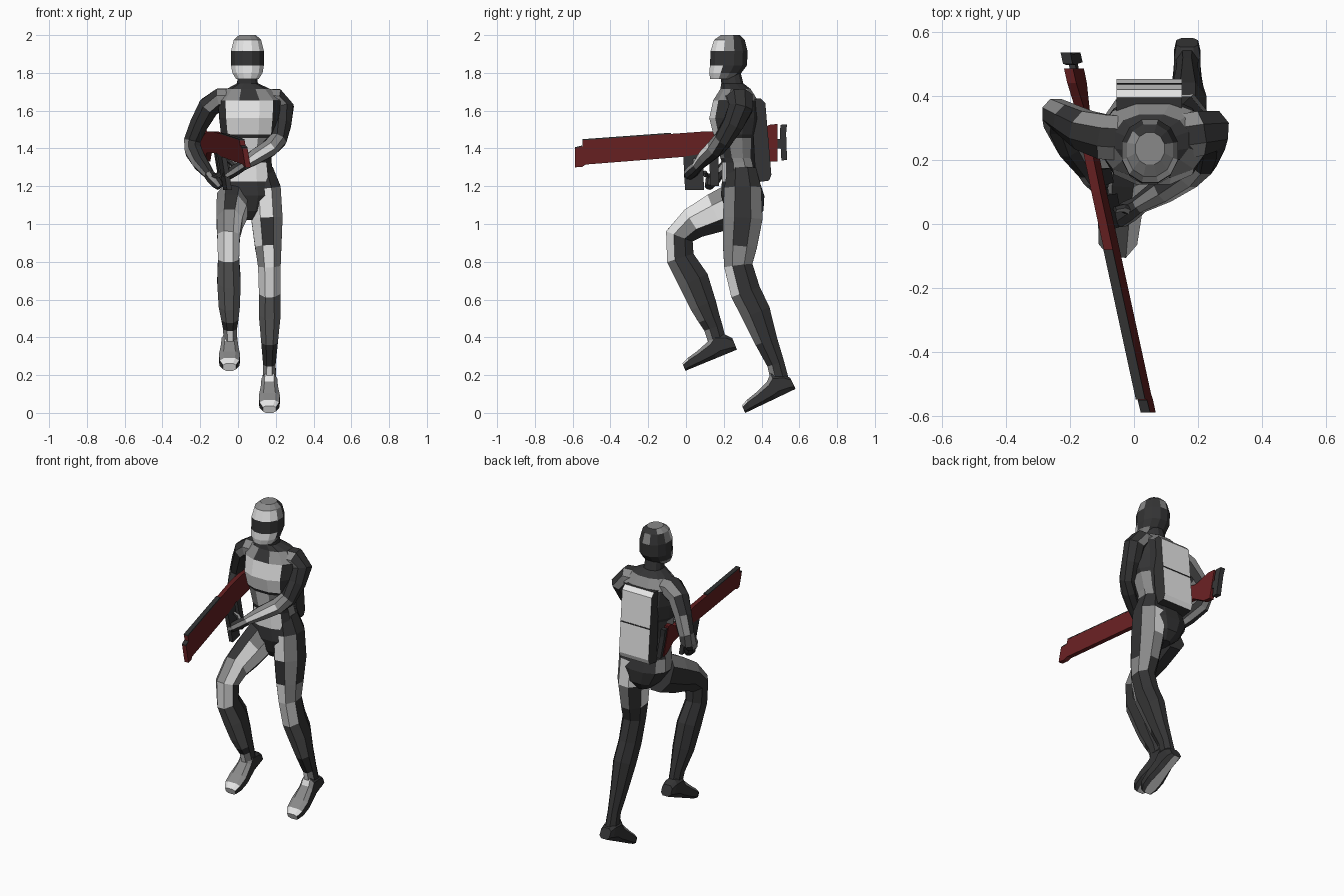
import bpy, bmesh, math
from mathutils import Vector

COL = {"D": ("dark suit", (0.034, 0.034, 0.035)), "M": ("slate grey", (0.15, 0.15, 0.15)),
       "G": ("mid grey", (0.25, 0.25, 0.25)), "L": ("light armour", (0.88, 0.88, 0.88)),
       "R": ("dark red", (0.13, 0.014, 0.015))}
KEYS = list(COL)
MATS = []
for k in KEYS:
    m = bpy.data.materials.new(COL[k][0])
    m.diffuse_color = (*COL[k][1], 1)
    MATS.append(m)
X, Y = Vector((1, 0, 0)), Vector((0, 1, 0))


def finish(name, bm):
    bmesh.ops.recalc_face_normals(bm, faces=bm.faces)
    me = bpy.data.meshes.new(name)
    for m in MATS:
        me.materials.append(m)
    bm.to_mesh(me)
    bm.free()
    ob = bpy.data.objects.new(name, me)
    bpy.context.collection.objects.link(ob)
    return ob


def loft(name, rings, paint, n=8, p=1.0, axis=None, ref=X):
    """Tube through rings (x, y, z, rx, ry); paint = one letter per side, per segment."""
    bm = bmesh.new()
    pts = [Vector(r[:3]) for r in rings]
    comp = math.cos(math.pi / n) ** p
    loops = []
    for i, r in enumerate(rings):
        t = Vector(axis) if axis else pts[min(i + 1, len(pts) - 1)] - pts[max(i - 1, 0)]
        t.normalize()
        u = (ref - t * t.dot(ref)).normalized()
        v = t.cross(u)
        loop = []
        for k in range(n):
            a = (k - 0.5) * 2 * math.pi / n
            c, s = (math.copysign(abs(w) ** p, w) / comp for w in (math.cos(a), math.sin(a)))
            loop.append(bm.verts.new(pts[i] + u * c * r[3] + v * s * r[4]))
        loops.append(loop)
    for i in range(len(loops) - 1):
        row = paint[min(i, len(paint) - 1)]
        for k in range(n):
            f = bm.faces.new((loops[i][k], loops[i][(k + 1) % n],
                              loops[i + 1][(k + 1) % n], loops[i + 1][k]))
            f.material_index = KEYS.index(row[k % len(row)])
    for loop, row in ((loops[0], paint[0]), (loops[-1], paint[-1])):
        bm.faces.new(loop).material_index = KEYS.index(row[n // 4 % len(row)])
    return finish(name, bm)


def prism(name, profile, x0, x1, colour, place=lambda v: v, back=None):
    """Side profile (y, z) extruded across x; faces turned to +y may take the back colour."""
    bm = bmesh.new()
    f = bm.faces.new([bm.verts.new((x0, y, z)) for y, z in profile])
    ext = bmesh.ops.extrude_face_region(bm, geom=[f])
    for g in ext["geom"]:
        if isinstance(g, bmesh.types.BMVert):
            g.co.x = x1
    bmesh.ops.recalc_face_normals(bm, faces=bm.faces)
    bm.normal_update()
    for f in bm.faces:
        f.material_index = KEYS.index(back if back and f.normal.y > 0.5 else colour)
    for v in bm.verts:
        v.co = place(v.co.copy())
    return finish(name, bm)


# Torso with chest and belly plates (side 0 = +x, 3 = front, 6 = -x, 9 = back)
DOWN = (0, 0, -1)
loft("torso", [(.05, .235, 1.80, .05, .055), (.05, .245, 1.745, .055, .058),
               (.055, .262, 1.715, .115, .08), (.06, .262, 1.655, .165, .118),
               (.06, .258, 1.56, .16, .135), (.06, .26, 1.475, .15, .115), (.06, .262, 1.455, .138, .108),
               (.055, .272, 1.35, .122, .09), (.055, .28, 1.325, .123, .09),
               (.055, .29, 1.225, .137, .10),
               (.058, .30, 1.15, .15, .115), (.06, .31, 1.07, .10, .10),
               (.06, .31, 1.02, .04, .06)],
     ["D", "DDDDDDDDDDDD", "DGGDGGDGGGGG", "DDLLLDDDDDDD", "DDLLLDDDDDDD", "D", "GDGLGDGDDDDG",
      "GDDDDDGDDDDG", "GDLLLDGDDDDG", "GDDDDDGGDDDG", "D"], n=12, p=.85, axis=DOWN)

# Helmet with dark visor band
loft("helmet", [(.05, .235, 2.0, .045, .05), (.05, .23, 1.975, .072, .081),
                (.05, .228, 1.915, .087, .098), (.05, .225, 1.84, .087, .098),
                (.05, .208, 1.80, .08, .085), (.05, .192, 1.768, .06, .064)],
     ["GGGGGGGGDDDD", "GLLLLLGDDGDD", "DDDDDDDDDDDD", "DLLLLLDDDDDD", "GLLLLLGGDDDG"],
     n=12, p=.95, axis=DOWN)

# Standing left leg (side 0 = +x, 2 = front, 6 = back)
loft("left_leg", [(.125, .295, 1.29, .06, .075), (.144, .30, 1.19, .082, .098),
                  (.153, .30, 1.03, .083, .105),
                  (.16, .285, .88, .07, .09), (.166, .277, .78, .06, .075),
                  (.168, .315, .64, .057, .08), (.168, .37, .53, .058, .078),
                  (.167, .425, .38, .044, .06), (.166, .475, .26, .033, .046),
                  (.166, .50, .16, .036, .048)],
     ["DDDDDDDD", "DGLLDLLG", "DGDLLDGG", "GGLGDDDG", "DLLLDDDD", "DMMMDDDD", "DMMMDDDD", "DDDDDDDD",
      "DGLGDDDD"])

# Raised right leg
loft("right_leg", [(-.025, .29, 1.12, .085, .115), (-.035, .16, 1.06, .08, .105),
                   (-.045, .04, 1.005, .068, .085), (-.05, -.035, .935, .06, .075),
                   (-.05, -.03, .82, .056, .073), (-.048, .04, .70, .062, .082),
                   (-.046, .092, .57, .056, .07), (-.043, .122, .50, .045, .058),
                   (-.042, .145, .45, .037, .05), (-.04, .18, .33, .034, .045)],
     ["LGDGDDDD", "LLDGDDDD", "GLGGDDDD", "DLLLDDDD", "DMMMDDDD", "DMMMDDDD", "DMMMDDDD",
      "D", "DGLGDDDD"])


# Boots: flat light sole running from the raised heel down to the toe
def boot(name, x, heel, f):
    f = Vector(f).normalized()
    up = f.cross(X)
    rings = []
    for s, h, w in ((0, .065, .034), (.03, .10, .041), (.085, .13, .042), (.12, .10, .045),
                    (.20, .072, .056), (.26, .058, .052), (.295, .042, .034)):
        c = Vector((x, *heel)) + f * s + up * h / 2
        rings.append((*c, w, h / 2))
    loft(name, rings, ["DDDDDDLD", "DDDDDDLD", "DGLGDDLD", "DGGGDDLD", "DGGGDDLD", "DLLLDDLD"],
         p=.65, axis=f)


boot("left_boot", .166, (.58, .127), (0, -.9, -.43))
boot("right_boot", -.045, (.27, .335), (0, -.925, -.38))

# Arms (side 0 = rear, 4 = front, 2 and 6 = outer or inner)
loft("left_arm", [(.13, .27, 1.66, .07, .055), (.20, .283, 1.66, .07, .058),
                  (.24, .29, 1.615, .064, .056), (.232, .25, 1.53, .054, .05),
                  (.212, .195, 1.445, .047, .045), (.165, .155, 1.40, .046, .045),
                  (.09, .105, 1.355, .04, .04), (.015, .06, 1.305, .027, .027)],
     ["GGDGGDDD", "GDDDGDDD", "DDDDDDDD", "DDDDDDDD", "DDDGGGDD", "DDDGLGDD", "DDDGLGGD"], ref=Y)
loft("right_arm", [(-.01, .265, 1.66, .07, .055), (-.095, .272, 1.66, .07, .058),
                   (-.155, .292, 1.62, .062, .056), (-.205, .322, 1.53, .052, .049),
                   (-.243, .345, 1.44, .045, .044), (-.235, .315, 1.385, .045, .045),
                   (-.20, .24, 1.325, .041, .041), (-.15, .165, 1.26, .027, .027)],
     ["GDDDGGDG", "GDDDGDDG", "GDDDDDDD", "GDGDDDDG", "GDGDDGGG", "GDGDDGGD", "GDGDDGDD"], ref=Y)

# Hands
for name, rings in {
    "left_hand": [(.025, .065, 1.31, .026, .027), (-.015, .04, 1.285, .033, .03),
                  (-.045, .02, 1.265, .032, .027), (-.07, .01, 1.25, .022, .02)],
    "left_thumb": [(-.01, .04, 1.30, .014, .014), (-.035, .05, 1.325, .012, .012),
                   (-.06, .045, 1.34, .009, .009)],
    "right_hand": [(-.155, .172, 1.265, .027, .028), (-.135, .15, 1.24, .032, .03),
                   (-.115, .13, 1.22, .03, .03), (-.095, .12, 1.195, .02, .02)],
    "right_thumb": [(-.13, .13, 1.25, .014, .014), (-.105, .105, 1.26, .012, .012),
                    (-.085, .10, 1.275, .009, .009)]}.items():
    loft(name, rings, ["DDDDGDDD"], n=6 if "thumb" in name else 8, ref=Y)

# Backpack with light back panel and a dark seam
prism("backpack", [(.345, 1.66), (.395, 1.665), (.42, 1.64), (.452, 1.26), (.44, 1.23), (.37, 1.22)],
      -.055, .15, "D", back="L")
prism("pack_seam", [(.42, 1.452), (.439, 1.452), (.4395, 1.446), (.42, 1.446)], -.055, .15, "D")


# Rifle: profiles are sheared so the gun points across the body and leans outward
def aim(v):
    return Vector((v.x - .085 - .204 * v.y - .17 * (v.z - 1.41), v.y, v.z))


prism("rifle_body", [(-.588, 1.30), (-.588, 1.40), (-.548, 1.41), (-.548, 1.443), (.10, 1.49),
                     (.22, 1.49), (.36, 1.475), (.44, 1.525), (.485, 1.53), (.485, 1.33), (.44, 1.33),
                     (.36, 1.375), (.10, 1.375), (-.02, 1.355), (-.53, 1.315), (-.55, 1.302)],
      -.014, .014, "R", aim)
prism("rifle_top_strip", [(-.548, 1.443), (-.548, 1.449), (-.08, 1.483), (-.08, 1.476)],
      -.0145, .0145, "D", aim)
prism("muzzle_top", [(-.588, 1.40), (-.588, 1.406), (-.55, 1.416), (-.55, 1.41)],
      -.0145, .0145, "D", aim)
prism("magazine", [(-.015, 1.37), (.09, 1.38), (.095, 1.18), (-.005, 1.18)], -.013, .013, "D", aim)
prism("grip", [(.12, 1.38), (.17, 1.38), (.175, 1.20), (.13, 1.20)], -.013, .013, "D", aim)
prism("butt_link", [(.48, 1.45), (.51, 1.45), (.51, 1.40), (.48, 1.40)], -.01, .01, "D", aim)
prism("butt_plate", [(.497, 1.48), (.50, 1.525), (.535, 1.528), (.53, 1.48), (.535, 1.34),
                     (.505, 1.335)], -.015, .015, "D", aim)
